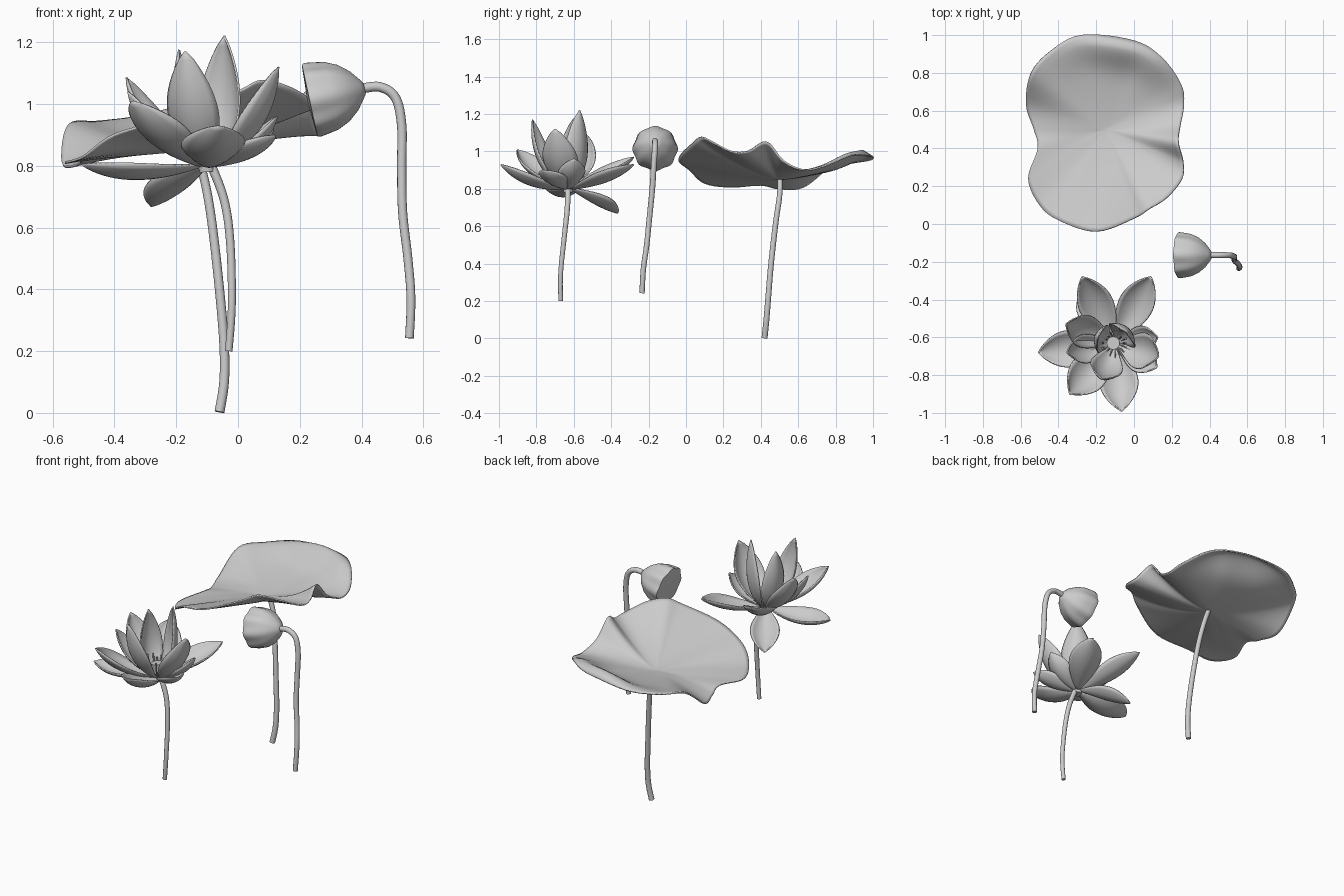
import bpy, bmesh, math, random
from mathutils import Vector as V

if "Cube" in bpy.data.objects:
    bpy.data.objects.remove(bpy.data.objects["Cube"])

random.seed(4)
mat = bpy.data.materials.new("pale grey")
mat.diffuse_color = (0.6, 0.6, 0.6, 1)
mat.use_nodes = True
mat.node_tree.nodes["Principled BSDF"].inputs["Base Color"].default_value = mat.diffuse_color


def finish(name, verts, faces, thick=0):
    me = bpy.data.meshes.new(name)
    me.from_pydata([tuple(v) for v in verts], [], faces)
    bm = bmesh.new()
    bm.from_mesh(me)
    bmesh.ops.remove_doubles(bm, verts=bm.verts, dist=1e-5)
    bmesh.ops.recalc_face_normals(bm, faces=bm.faces)
    bm.to_mesh(me)
    bm.free()
    ob = bpy.data.objects.new(name, me)
    bpy.context.collection.objects.link(ob)
    me.materials.append(mat)
    if thick:
        m = ob.modifiers.new("thickness", 'SOLIDIFY')
        m.thickness, m.offset = thick, 0
    bpy.ops.object.select_all(action='DESELECT')
    bpy.context.view_layer.objects.active = ob
    ob.select_set(True)
    bpy.ops.object.shade_smooth_by_angle(angle=math.radians(50))
    return ob


def smooth_path(pts, n, closed=False):
    """Catmull-Rom samples through the points."""
    p = [V(q) for q in pts]
    k = len(p)
    get = (lambda i: p[i % k]) if closed else (lambda i: p[max(0, min(k - 1, i))])
    out = []
    for i in range(k if closed else k - 1):
        a, b, c, d = (get(i + j) for j in (-1, 0, 1, 2))
        for s in range(n):
            t = s / n
            out.append(0.5 * (2 * b + (c - a) * t + (2 * a - 5 * b + 4 * c - d) * t * t
                              + (3 * b - a - 3 * c + d) * t ** 3))
    return out if closed else out + [p[-1]]


def grid_faces(rows, cols, wrap=False):
    return [(i * cols + j, i * cols + (j + 1) % cols,
             (i + 1) * cols + (j + 1) % cols, (i + 1) * cols + j)
            for i in range(rows - 1) for j in range(cols if wrap else cols - 1)]


def tube(name, pts, r0, r1, sides=12, n=6):
    path = smooth_path(pts, n)
    side = V((0, 1, 0))
    verts = []
    for i, p in enumerate(path):
        tan = (path[min(i + 1, len(path) - 1)] - path[max(i - 1, 0)]).normalized()
        side = (side - tan * side.dot(tan)).normalized()
        up = tan.cross(side)
        r = r0 + (r1 - r0) * i / (len(path) - 1)
        for j in range(sides):
            a = 2 * math.pi * j / sides
            verts.append(p + (side * math.cos(a) + up * math.sin(a)) * r)
    faces = grid_faces(len(path), sides, True)
    last = (len(path) - 1) * sides
    faces += [tuple(range(sides)), tuple(range(last, last + sides))]
    return finish(name, verts, faces)


# Big wavy leaf: the inside follows a blurred rim, the outside the full waves
centre = V((-0.15, 0.5, 0.85))
rim = [(-.2, -.04, .96), (0, .03, 1.04), (.08, .08, 1.075), (.175, .14, 1.05),
       (.255, .24, 1.0), (.26, .33, 1.0), (.235, .43, 1.05), (.245, .52, .95),
       (.265, .63, .9), (.25, .74, .92), (.15, .88, .97), (0, .97, .96),
       (-.28, 1.0, .95), (-.45, .91, .94), (-.55, .79, .93), (-.57, .63, .81),
       (-.53, .5, .8), (-.51, .4, .82), (-.56, .24, .81), (-.5, .1, .83), (-.4, .02, .9)]
edge = smooth_path(rim, 6, True)
count, rings = len(edge), 24
blur = [sum(edge[(j + k) % count].z for k in range(-14, 15)) / 29 - centre.z
        for j in range(count)]
verts = []
for i in range(rings + 1):
    t = i / rings
    for j, e in enumerate(edge):
        d = e - centre
        ang = math.degrees(math.atan2(d.y, d.x))
        north = math.exp(-((ang - 80) / 32) ** 2)
        z = blur[j] * t ** 1.3 + (d.z - blur[j]) * t ** 2.5
        z += 0.06 * north * math.exp(-((t - 0.9) / (0.2 if t < 0.9 else 0.09)) ** 2)
        verts.append(centre + V((d.x * t, d.y * t, z)))
finish("leaf", verts, grid_faces(rings + 1, count, True), 0.008)

# Stems
tube("leaf_stem", [(-.06, .42, 0.003), (-.045, .43, .1), (-.045, .44, .22), (-.06, .455, .4),
                   (-.085, .48, .62), (-.11, .5, .76), (-.14, .503, .85)], .016, .014)
tube("flower_stem", [(-.03, -.67, .2), (-.02, -.67, .35), (-.025, -.65, .55),
                     (-.045, -.635, .69), (-.09, -.63, .81)], .012, .015)
tube("pod_stem", [(.40, -.165, 1.05), (.46, -.165, 1.055), (.51, -.166, 1.02),
                  (.53, -.172, .93), (.53, -.18, .8), (.533, -.195, .65),
                  (.55, -.21, .5), (.56, -.228, .37), (.555, -.235, .242)], .016, .014)

# Seed pod: softly ribbed cup lying on its side, flat face towards -x
neck = V((.41, -.165, 1.05))
axis = (V((.225, -.165, 1.01)) - neck).normalized()
side = V((0, 1, 0))
up = axis.cross(side)
prof = [(0, 0), (0, .018), (.012, .035), (.035, .064), (.07, .092), (.11, .109), (.15, .115),
        (.172, .118), (.182, .115), (.184, .1), (.186, .06), (.19, 0)]
cols = 64
verts = []
for s, r in prof:
    for j in range(cols):
        a = 2 * math.pi * j / cols
        rr = r * (1 + 0.035 * min(1, s / 0.15) * math.cos(8 * a))
        verts.append(neck + axis * s + (side * math.cos(a) + up * math.sin(a)) * rr)
finish("seed_pod", verts, grid_faces(len(prof), cols, True))

# Flower petals: (tip, full width, outward bulge, downward sag)
base = V((-.1, -.63, .8))
petals = [((-.275, -.28, .97), .18, 0, 0), ((-.28, -.365, .67), .16, 0, .035),
          ((.09, -.28, .93), .18, 0, 0), ((-.505, -.68, .805), .19, 0, .06),
          ((-.34, -.9, 1.01), .20, .03, 0), ((-.065, -.99, .93), .20, 0, .03),
          ((.13, -.70, 1.12), .19, .04, 0), ((.125, -.6, .96), .14, .03, 0),
          ((.12, -.76, .9), .15, .02, 0), ((-.36, -.53, 1.085), .17, .04, 0),
          ((-.355, -.68, 1.04), .15, .03, 0), ((-.045, -.57, 1.22), .18, .06, 0),
          ((-.17, -.82, 1.17), .17, .06, 0), ((-.19, -.60, 1.175), .15, .06, 0)]


def petal(i, tip, width, bulge, sag):
    tip = V(tip)
    h = V((tip.x - base.x, tip.y - base.y, 0)).normalized()
    start = base + h * 0.02
    d = tip - start
    ctrl = start + V((d.x * .6, d.y * .6, d.z * .3 - sag)) + h * bulge
    side = V((0, 0, 1)).cross(h)
    rows, cols = 19, 11
    verts = []
    for a in range(rows):
        t = a / (rows - 1)
        p = start * (1 - t) ** 2 + ctrl * 2 * t * (1 - t) + tip * t * t
        tan = ((ctrl - start) * (1 - t) + (tip - ctrl) * t).normalized()
        n = tan.cross(side)
        half = width / 2 * (0.1 * (1 - t) + math.sin(math.pi * t ** 1.15) ** 0.75
                            if t < 1 else 0.01)
        for b in range(cols):
            v = 2 * b / (cols - 1) - 1
            verts.append(p + side * v * half * 0.97 + n * (v * v - .3) * half * 0.5)
    finish("petal_%02d" % (i + 1), verts, grid_faces(rows, cols), 0.007)


for i, p in enumerate(petals):
    petal(i, *p)

# Flower heart: small cone and stamens
tube("flower_heart", [base - V((0, 0, .02)), base + V((-.005, 0, .04)), base + V((-.01, 0, .08))],
     .025, .035, 16, 3)
for i in range(16):
    a = i * 2 * math.pi / 16
    d = V((math.cos(a), math.sin(a), 0))
    r = random.uniform(.05, .08)
    tube("stamen_%02d" % (i + 1), [base + d * .025, base + d * r * .8 + V((0, 0, .05)),
         base + d * r + V((0, 0, random.uniform(.09, .12)))], .003, .005, 6, 3)
